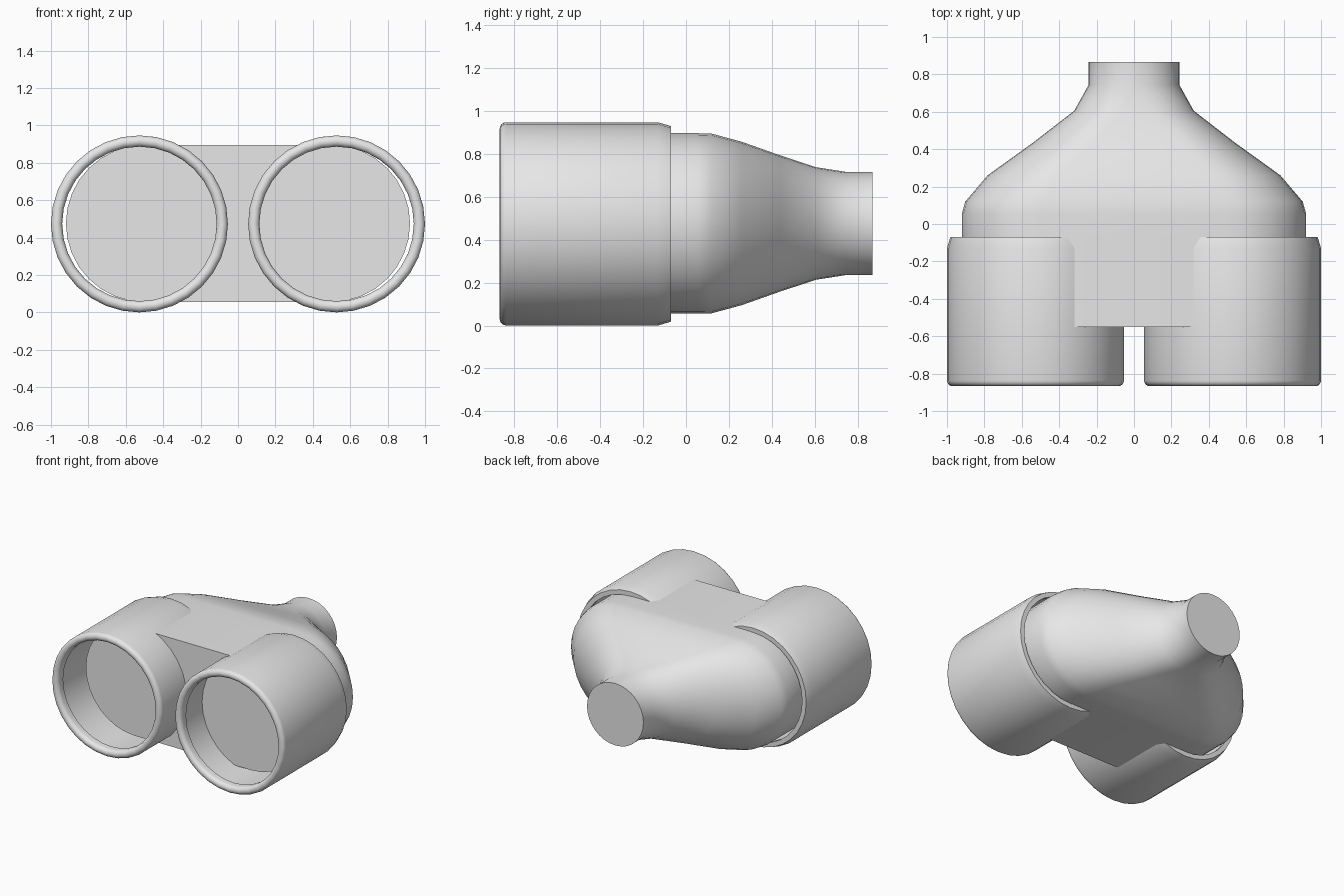
import bpy, bmesh, math

if "Cube" in bpy.data.objects:
    bpy.data.objects.remove(bpy.data.objects["Cube"])

CZ = 0.475          # height of the shared centre line
SEG = 32            # sides of the round sections

grey = bpy.data.materials.new("plain grey")
grey.diffuse_color = (0.8, 0.8, 0.8, 1)
grey.use_nodes = True
grey.node_tree.nodes["Principled BSDF"].inputs["Base Color"].default_value = grey.diffuse_color


def finish(name, bm, angle):
    bmesh.ops.recalc_face_normals(bm, faces=bm.faces)
    mesh = bpy.data.meshes.new(name)
    bm.to_mesh(mesh)
    bm.free()
    for p in mesh.polygons:
        p.use_smooth = True
    mesh.set_sharp_from_angle(angle=math.radians(angle))
    mesh.materials.append(grey)
    obj = bpy.data.objects.new(name, mesh)
    bpy.context.collection.objects.link(obj)
    return obj


def bridge(bm, a, b):
    n = len(a)
    for i in range(n):
        bm.faces.new((a[i], a[(i + 1) % n], b[(i + 1) % n], b[i]))


def section(bm, y, cx, half_w, half_h):
    """Stadium-shaped ring across the y axis; a circle when both sizes match."""
    flat = half_w - half_h
    ring = []
    for side, start in ((1, -math.pi / 2), (-1, math.pi / 2)):
        for i in range(SEG // 2 + 1):
            a = start + math.pi * i / (SEG // 2)
            ring.append(bm.verts.new((cx + side * flat + half_h * math.cos(a), y,
                                      CZ + half_h * math.sin(a))))
    return ring


# Body: wide stadium shape narrowing to a round neck
bm = bmesh.new()
stations = [(-0.55, 0.92, 0.42), (-0.07, 0.92, 0.42), (0.055, 0.92, 0.42),
            (0.12, 0.902, 0.418), (0.26, 0.783, 0.38), (0.435, 0.54, 0.318),
            (0.605, 0.32, 0.262), (0.745, 0.242, 0.24), (0.867, 0.242, 0.24)]
rings = [section(bm, y, 0, w, h) for y, w, h in stations]
for a, b in zip(rings, rings[1:]):
    bridge(bm, a, b)
bm.faces.new(rings[0])
bm.faces.new(rings[-1])
finish("body", bm, 40)

# Barrels: hollow tubes with a rounded front lip and a chamfered rear edge
lip_r, lip_c, front = 0.03, 0.443, -0.867
profile = [(0.42, -0.07), (0.455, -0.07), (0.473, -0.13)]
for i in range(9):
    a = math.pi * i / 8
    profile.append((lip_c + lip_r * math.cos(a), front + lip_r * (1 - math.sin(a))))
profile += [(0.413, -0.80), (0.45, -0.80), (0.45, -0.10), (0.42, -0.10)]

for side, name in ((-1, "left_barrel"), (1, "right_barrel")):
    bm = bmesh.new()
    rings = []
    for r, y in profile:
        rings.append([bm.verts.new((side * 0.527 + r * math.cos(2 * math.pi * i / SEG), y,
                                    CZ - 0.002 + r * math.sin(2 * math.pi * i / SEG)))
                      for i in range(SEG)])
    for a, b in zip(rings, rings[1:] + rings[:1]):
        bridge(bm, a, b)
    finish(name, bm, 35)
